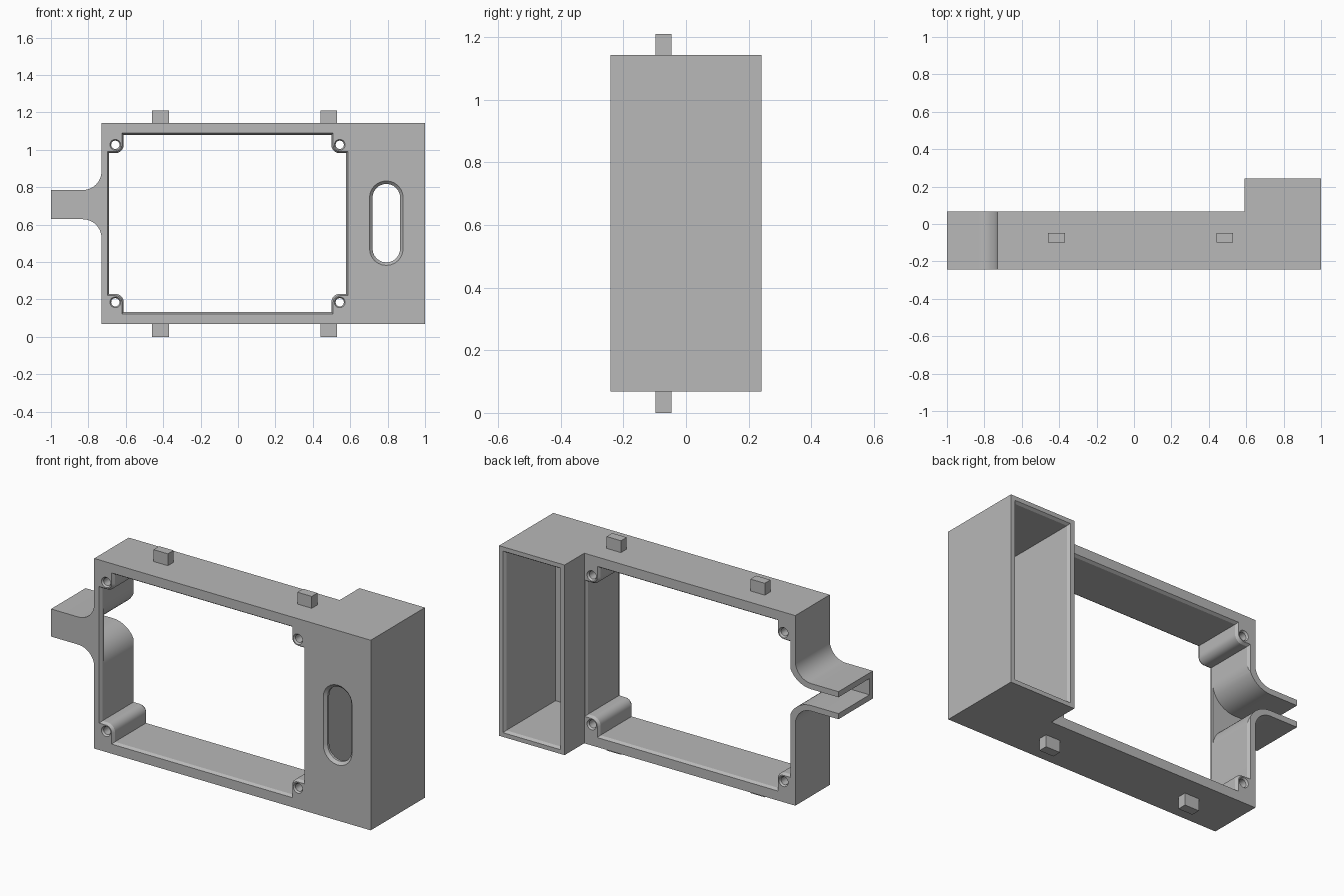
import bpy, bmesh, math

cube = bpy.data.objects.get("Cube")
if cube:
    bpy.data.objects.remove(cube, do_unlink=True)

grey = bpy.data.materials.new("plain_grey")
grey.use_nodes = True
COLOUR = (0.48, 0.48, 0.48, 1)
grey.diffuse_color = COLOUR
grey.node_tree.nodes["Principled BSDF"].inputs["Base Color"].default_value = COLOUR

FRONT, FRAME_BACK, BOX_BACK = -0.242, 0.066, 0.242
BOTTOM, TOP = 0.068, 1.143
MID_X, MID_Z = -0.056, 0.606
ARM_Z = 0.707


def loft(name, sections):
    """Solid through (y, outline) sections, outlines lying in the xz plane."""
    bm = bmesh.new()
    rings = [[bm.verts.new((x, y, z)) for x, z in pts] for y, pts in sections]
    n = len(rings[0])
    for a, b in zip(rings, rings[1:]):
        for i in range(n):
            j = (i + 1) % n
            bm.faces.new((a[i], a[j], b[j], b[i]))
    bm.faces.new(rings[0])
    bm.faces.new(rings[-1])
    bmesh.ops.recalc_face_normals(bm, faces=bm.faces)
    mesh = bpy.data.meshes.new(name)
    bm.to_mesh(mesh)
    bm.free()
    mesh.materials.append(grey)
    obj = bpy.data.objects.new(name, mesh)
    bpy.context.collection.objects.link(obj)
    return obj


def cut(target, cutter):
    mod = target.modifiers.new("cut", 'BOOLEAN')
    mod.operation = 'DIFFERENCE'
    mod.solver = 'EXACT'
    mod.object = cutter
    bpy.context.view_layer.objects.active = target
    bpy.ops.object.modifier_apply(modifier=mod.name)
    bpy.data.objects.remove(cutter, do_unlink=True)


def arc(cx, cz, rx, rz, start, end, steps=12):
    angles = [math.radians(start + (end - start) * i / steps) for i in range(steps + 1)]
    return [(cx + rx * math.cos(a), cz + rz * math.sin(a)) for a in angles]


def rect(x0, x1, z0, z1):
    return [(x0, z0), (x1, z0), (x1, z1), (x0, z1)]


def flip(points):
    """Mirror an outline about the arm's centre line."""
    return [(x, 2 * ARM_Z - z) for x, z in reversed(points)]


def slot(cx, cz, r, half):
    return arc(cx, cz + half, r, r, 0, 180) + arc(cx, cz - half, r, r, 180, 360)


def opening(grow):
    """Frame window with a rounded screw boss left standing in each corner."""
    hx, hz, bx, bz, r = 0.633 + grow, 0.474 + grow, 0.6, 0.421, 0.045 - grow
    corner = [(hx, bz - r)] + arc(bx, bz, r, r, 270, 180, 8) + [(bx - r, hz)]
    pts = []
    for sx, sz in ((1, 1), (-1, 1), (-1, -1), (1, -1)):
        part = [(MID_X + sx * x, MID_Z + sz * z) for x, z in corner]
        pts += part if sx * sz > 0 else part[::-1]
    return pts


def chamfered(name, shape, wide, narrow, depth):
    """Cutter through the frame, widened at both faces."""
    return loft(name, [(FRONT - 0.05, shape(wide)), (FRONT, shape(wide)),
                       (FRONT + depth, shape(narrow)), (FRAME_BACK - depth, shape(narrow)),
                       (FRAME_BACK, shape(wide)), (FRAME_BACK + 0.05, shape(wide))])


# Frame, side box and flared arm share one outline
fillet = arc(-0.83, ARM_Z + 0.178, 0.1, 0.1, 0, -90)
upper = [(1, TOP), (-0.73, TOP)] + fillet + [(-1, ARM_Z + 0.078)]
lower = [(-1, ARM_Z - 0.078)] + flip(fillet) + [(-0.73, BOTTOM), (1, BOTTOM)]
body = loft("frame_with_side_box", [(FRONT, upper + lower), (BOX_BACK, upper + lower)])

# Only the side box keeps the full depth
cut(body, loft("rear_cut", [(FRAME_BACK, rect(-1.2, 0.59, -0.2, 1.5)),
                            (0.5, rect(-1.2, 0.59, -0.2, 1.5))]))

# Window with corner bosses
cut(body, chamfered("window_cut", opening, 0.01, 0, 0.015))

# Arm channel, open at the back and at the outer end
inner = [(-0.6, ARM_Z + 0.178)] + arc(-0.83, ARM_Z + 0.178, 0.141, 0.132, 0, -90)
inner += [(-1.1, ARM_Z + 0.046)]
channel = inner + flip(inner)
cut(body, loft("channel_cut", [(FRONT + 0.03, channel), (0.3, channel)]))

# Screw holes through the bosses
for sx in (-1, 1):
    for sz in (-1, 1):
        cx, cz = MID_X + sx * 0.6, MID_Z + sz * 0.421
        cut(body, chamfered("screw_cut", lambda r: arc(cx, cz, r, r, 0, 345, 23),
                            0.029, 0.022, 0.01))

# Side box cavity, open at the back
cavity, mouth = rect(0.625, 0.965, 0.102, 1.109), rect(0.615, 0.975, 0.092, 1.119)
cut(body, loft("cavity_cut", [(FRONT + 0.03, cavity), (BOX_BACK - 0.015, cavity),
                              (BOX_BACK, mouth), (0.3, mouth)]))

# Rounded slot in the front of the box
wide, narrow = slot(0.793, 0.608, 0.09, 0.136), slot(0.793, 0.608, 0.074, 0.136)
cut(body, loft("slot_cut", [(FRONT - 0.05, wide), (FRONT, wide),
                            (FRONT + 0.016, narrow), (FRONT + 0.1, narrow)]))

bpy.ops.object.select_all(action='DESELECT')
body.select_set(True)
bpy.context.view_layer.objects.active = body
bpy.ops.object.shade_smooth_by_angle(angle=math.radians(30))

# Locating pegs above and below
for side, x in (("right", -0.415), ("left", 0.485)):
    for level, z0, z1 in (("top", TOP - 0.005, 1.21), ("bottom", 0, BOTTOM + 0.005)):
        block = rect(x - 0.045, x + 0.045, z0, z1)
        loft(f"{level}_{side}_peg", [(-0.098, block), (-0.047, block)])
